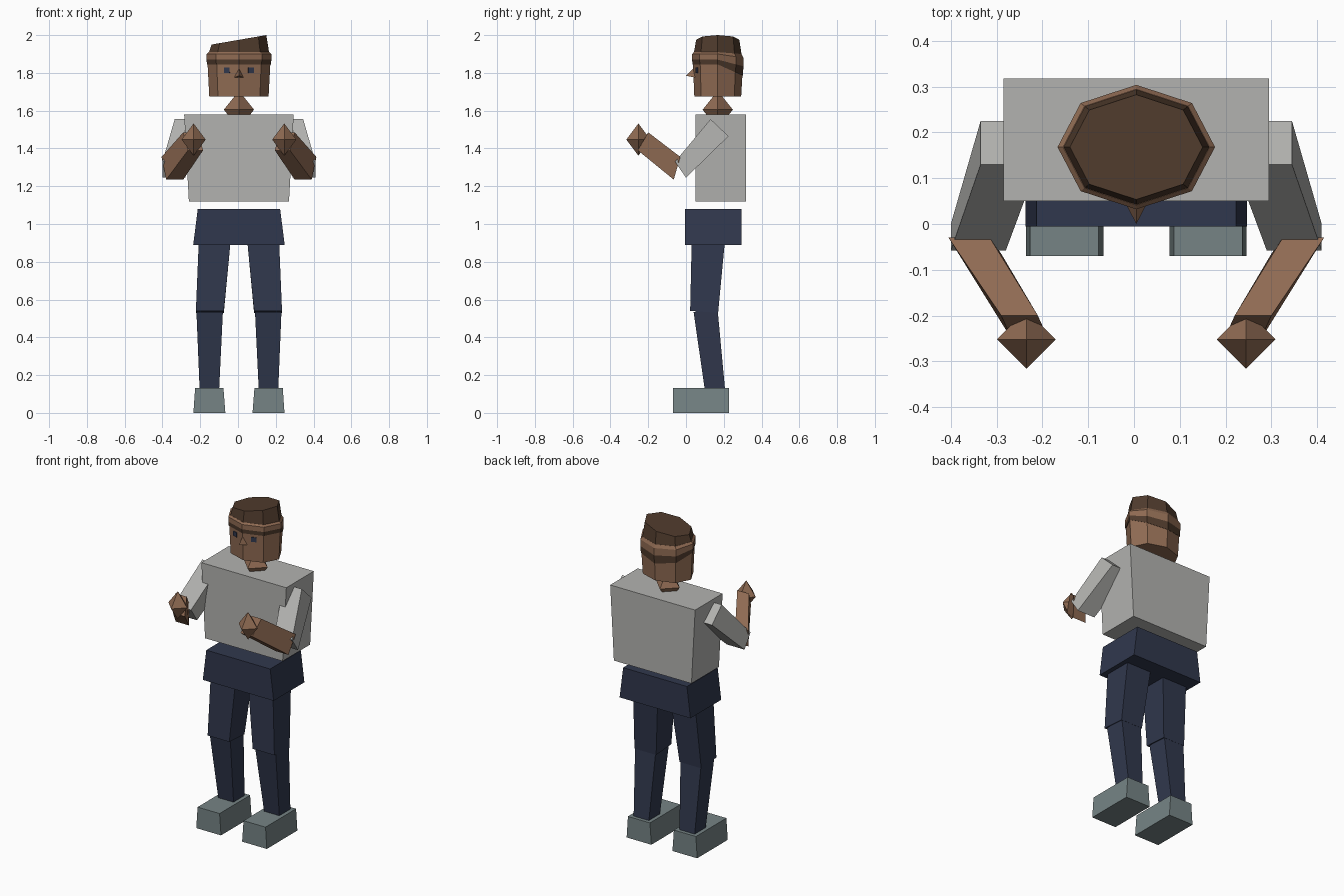
import bpy, bmesh, math
from mathutils import Vector

CX = 0.005          # centre line of the body
HEAD_Y = 0.168      # centre of head and neck

if "Cube" in bpy.data.objects:
    bpy.data.objects.remove(bpy.data.objects["Cube"], do_unlink=True)


def material(name, rgb):
    m = bpy.data.materials.new(name)
    m.use_nodes = True
    m.diffuse_color = (*rgb, 1)
    m.node_tree.nodes["Principled BSDF"].inputs["Base Color"].default_value = (*rgb, 1)
    return m


skin = material("brown skin", (0.28, 0.148, 0.087))
hair = material("dark brown hair", (0.08, 0.044, 0.026))
shirt = material("grey shirt", (0.45, 0.45, 0.435))
denim = material("navy trousers", (0.030, 0.039, 0.074))
shoe = material("blue grey shoes", (0.18, 0.23, 0.235))


def finish(name, bm, mat):
    bmesh.ops.recalc_face_normals(bm, faces=bm.faces)
    mesh = bpy.data.meshes.new(name)
    bm.to_mesh(mesh)
    bm.free()
    mesh.materials.append(mat)
    ob = bpy.data.objects.new(name, mesh)
    bpy.context.collection.objects.link(ob)
    return ob


def bridge(name, rings, mat):
    """Join rings of points into a closed solid."""
    bm = bmesh.new()
    loops = [[bm.verts.new(p) for p in ring] for ring in rings]
    n = len(loops[0])
    for a, b in zip(loops, loops[1:]):
        for i in range(n):
            j = (i + 1) % n
            bm.faces.new((a[i], a[j], b[j], b[i]))
    bm.faces.new(loops[0][::-1])
    bm.faces.new(loops[-1])
    return finish(name, bm, mat)


def limb(name, ends, mat, side=1):
    """Block between two ends: inner x, outer x, upper/front (y,z), lower/back (y,z), inward shift."""
    rings = []
    for x0, x1, a, b, shift in ends:
        rings.append([(CX + side * x, *yz) for x, yz in
                      ((x0, a), (x1, a), (x1 - shift, b), (x0 - shift, b))])
    return bridge(name, rings, mat)


def tapered(name, z0, z1, half0, half1, y0, y1, mat):
    ends = [(-h, h, (y0, z), (y1, z), 0) for h, z in ((half0, z0), (half1, z1))]
    return limb(name, ends, mat)


def octagon(r, z, drop=0, tilt=0):
    """Head section; drop lowers the back half, tilt raises the left."""
    ring = []
    for i in range(8):
        c, s = math.cos(i * math.pi / 4), math.sin(i * math.pi / 4)
        ring.append((CX + r * c, HEAD_Y + 0.79 * r * s, z - drop * max(0, s) + tilt * c))
    return ring


def diamond(name, centre, r, h, mat):
    bm = bmesh.new()
    c = Vector(centre)
    ring = [bm.verts.new(c + Vector(d) * r) for d in ((1, 0, 0), (0, 1, 0), (-1, 0, 0), (0, -1, 0))]
    for dz in (h, -h):
        tip = bm.verts.new(c + Vector((0, 0, dz)))
        for i in range(4):
            bm.faces.new((ring[i], ring[(i + 1) % 4], tip))
    return finish(name, bm, mat)


# Trunk
tapered("torso", 1.12, 1.58, 0.265, 0.29, 0.05, 0.318, shirt)
tapered("hips", 0.89, 1.08, 0.242, 0.218, -0.005, 0.295, denim)
diamond("neck", (CX, HEAD_Y, 1.605), 0.08, 0.1, skin)

# Head, hair bands and slanted hair top
bridge("head", [octagon(0.157, 1.675), octagon(0.166, 1.845, 0.05)], skin)
bridge("lower_hair_band", [octagon(0.169, 1.845, 0.06), octagon(0.172, 1.87, 0.035)], hair)
bridge("head_band", [octagon(0.172, 1.87, 0.035), octagon(0.172, 1.90, 0.02),
                     octagon(0.16, 1.91, 0.01)], skin)
bridge("hair_top", [octagon(0.16, 1.905, 0.01), octagon(0.145, 1.975, 0, 0.025)], hair)

# Nose
bm = bmesh.new()
top, left, right, tip = [bm.verts.new((CX + x, y, z)) for x, y, z in
                         ((0, 0.04, 1.825), (0.026, 0.05, 1.775), (-0.026, 0.05, 1.775), (0, 0, 1.785))]
for f in ((top, left, tip), (top, tip, right), (left, right, tip), (top, right, left)):
    bm.faces.new(f)
finish("nose", bm, skin)

for side, label in ((1, "left"), (-1, "right")):
    # Eye plate lying on the angled front face of the head
    r = 0.164
    front = Vector((CX, HEAD_Y - 0.79 * r))
    corner = Vector((CX + side * 0.707 * r, HEAD_Y - 0.79 * 0.707 * r))
    along = corner - front
    out = Vector((along.y, -along.x)).normalized() * side
    rings = []
    for depth in (-0.003, 0.005):
        a, b = [front + along * t + out * depth for t in (0.42, 0.67)]
        rings.append([(a.x, a.y, 1.80), (b.x, b.y, 1.80), (b.x, b.y, 1.828), (a.x, a.y, 1.828)])
    bridge(label + "_eye", rings, denim)

    # Arm
    limb(label + "_sleeve", [(0.215, 0.34, (0.13, 1.555), (0.225, 1.465), 0),
                             (0.285, 0.405, (-0.058, 1.33), (0.0, 1.245), 0)], shirt, side)
    limb(label + "_forearm", [(0.32, 0.41, (-0.03, 1.355), (-0.065, 1.235), 0.025),
                              (0.215, 0.295, (-0.20, 1.485), (-0.255, 1.39), 0.025)], skin, side)
    diamond(label + "_hand", (CX + side * 0.24, -0.252, 1.447), 0.064, 0.085, skin)

    # Leg
    limb(label + "_thigh", [(0.045, 0.213, (0.03, 0.90), (0.205, 0.90), 0),
                            (0.08, 0.228, (0.022, 0.54), (0.17, 0.53), 0)], denim, side)
    limb(label + "_shin", [(0.085, 0.225, (0.04, 0.535), (0.168, 0.54), 0),
                           (0.105, 0.208, (0.10, 0.12), (0.207, 0.12), 0)], denim, side)
    limb(label + "_foot", [(0.072, 0.241, (-0.07, 0), (0.228, 0), 0),
                           (0.082, 0.232, (-0.07, 0.132), (0.228, 0.132), 0)], shoe, side)
